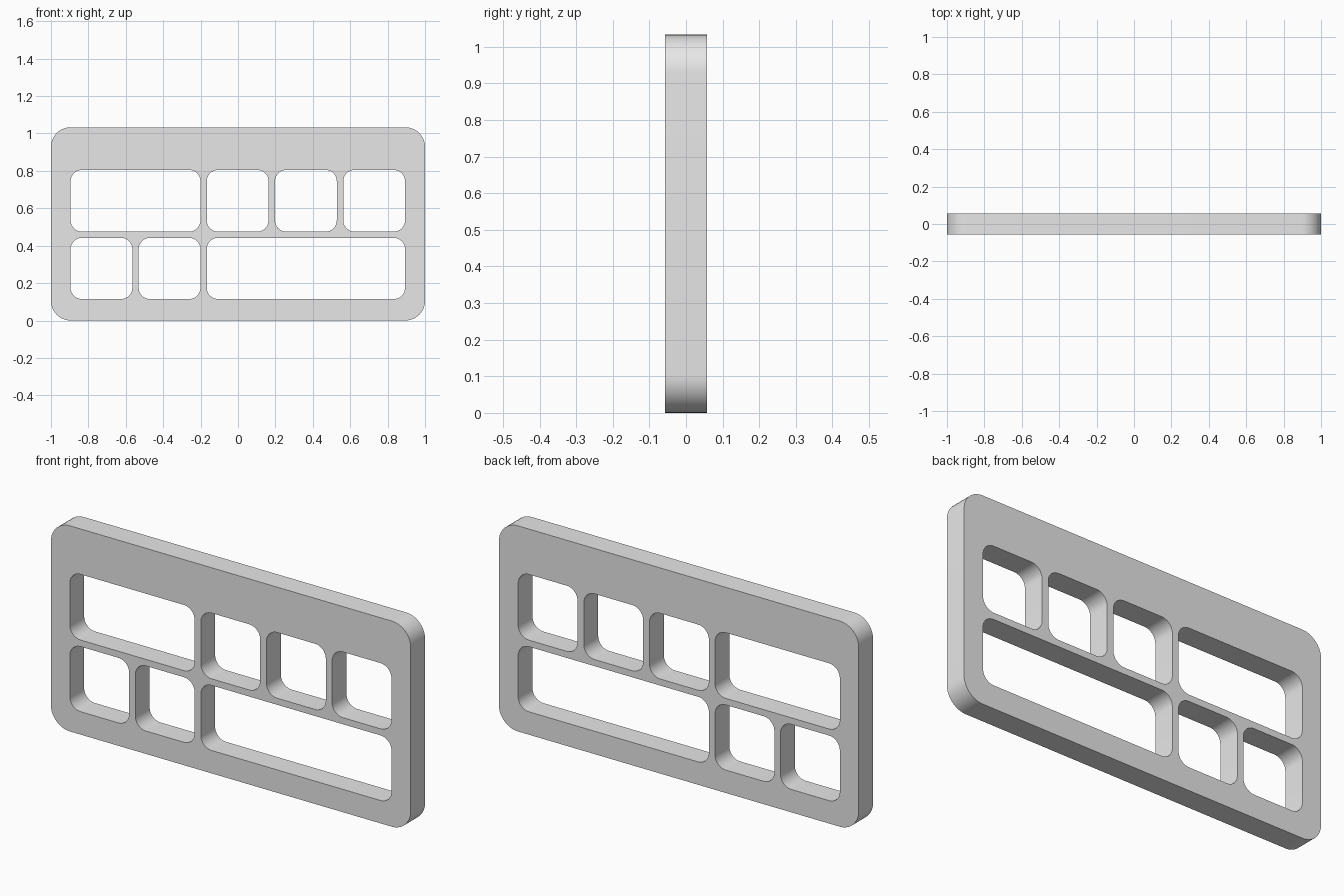
import bpy
import bmesh
from math import cos, sin, pi

cube = bpy.data.objects.get("Cube")
if cube:
    bpy.data.objects.remove(cube, do_unlink=True)

WIDTH, HEIGHT, DEPTH = 2.0, 1.033, 0.114
EDGES = [-0.895, -0.531, -0.167, 0.198, 0.563]   # left edges of the grid cells
CELL = 0.33
ROWS = {"top": (0.475, 0.805), "bottom": (0.115, 0.442)}
# first and last grid cell covered by each opening
OPENINGS = {"top": [(0, 1), (2, 2), (3, 3), (4, 4)],
            "bottom": [(0, 0), (1, 1), (2, 4)]}


def rounded_loop(curve, x0, x1, z0, z1, r, steps=10):
    """Add a closed rounded rectangle to the curve."""
    centres = [(x1 - r, z1 - r), (x0 + r, z1 - r), (x0 + r, z0 + r), (x1 - r, z0 + r)]
    points = []
    for quarter, (cx, cz) in enumerate(centres):
        for i in range(steps + 1):
            a = (quarter + i / steps) * pi / 2
            points.append((cx + r * cos(a), cz + r * sin(a)))
    spline = curve.splines.new("POLY")
    spline.points.add(len(points) - 1)
    for p, (x, z) in zip(spline.points, points):
        p.co = (x, z, 0, 1)
    spline.use_cyclic_u = True


# Plate outline with its openings
curve = bpy.data.curves.new("plate_profile", "CURVE")
curve.dimensions = "2D"
curve.fill_mode = "BOTH"
curve.extrude = DEPTH / 2
rounded_loop(curve, -WIDTH / 2, WIDTH / 2, 0, HEIGHT, 0.105)
for row, spans in OPENINGS.items():
    for first, last in spans:
        rounded_loop(curve, EDGES[first], EDGES[last] + CELL, *ROWS[row], 0.06)

# Turn the filled profile into an upright solid
plate = bpy.data.objects.new("divided_plate", curve)
bpy.context.collection.objects.link(plate)
plate.rotation_euler.x = pi / 2
bpy.ops.object.select_all(action="DESELECT")
plate.select_set(True)
bpy.context.view_layer.objects.active = plate
bpy.ops.object.convert(target="MESH")
plate = bpy.context.object
bpy.ops.object.transform_apply(location=False, rotation=True, scale=False)

bm = bmesh.new()
bm.from_mesh(plate.data)
bmesh.ops.remove_doubles(bm, verts=bm.verts, dist=0.0001)
bmesh.ops.recalc_face_normals(bm, faces=bm.faces)
bm.to_mesh(plate.data)
bm.free()

# Plain grey
grey = bpy.data.materials.new("light_grey")
grey.use_nodes = True
grey.diffuse_color = (0.8, 0.8, 0.8, 1)
grey.node_tree.nodes["Principled BSDF"].inputs["Base Color"].default_value = (0.8, 0.8, 0.8, 1)
plate.data.materials.clear()
plate.data.materials.append(grey)
bpy.ops.object.shade_smooth_by_angle(angle=pi / 6)
